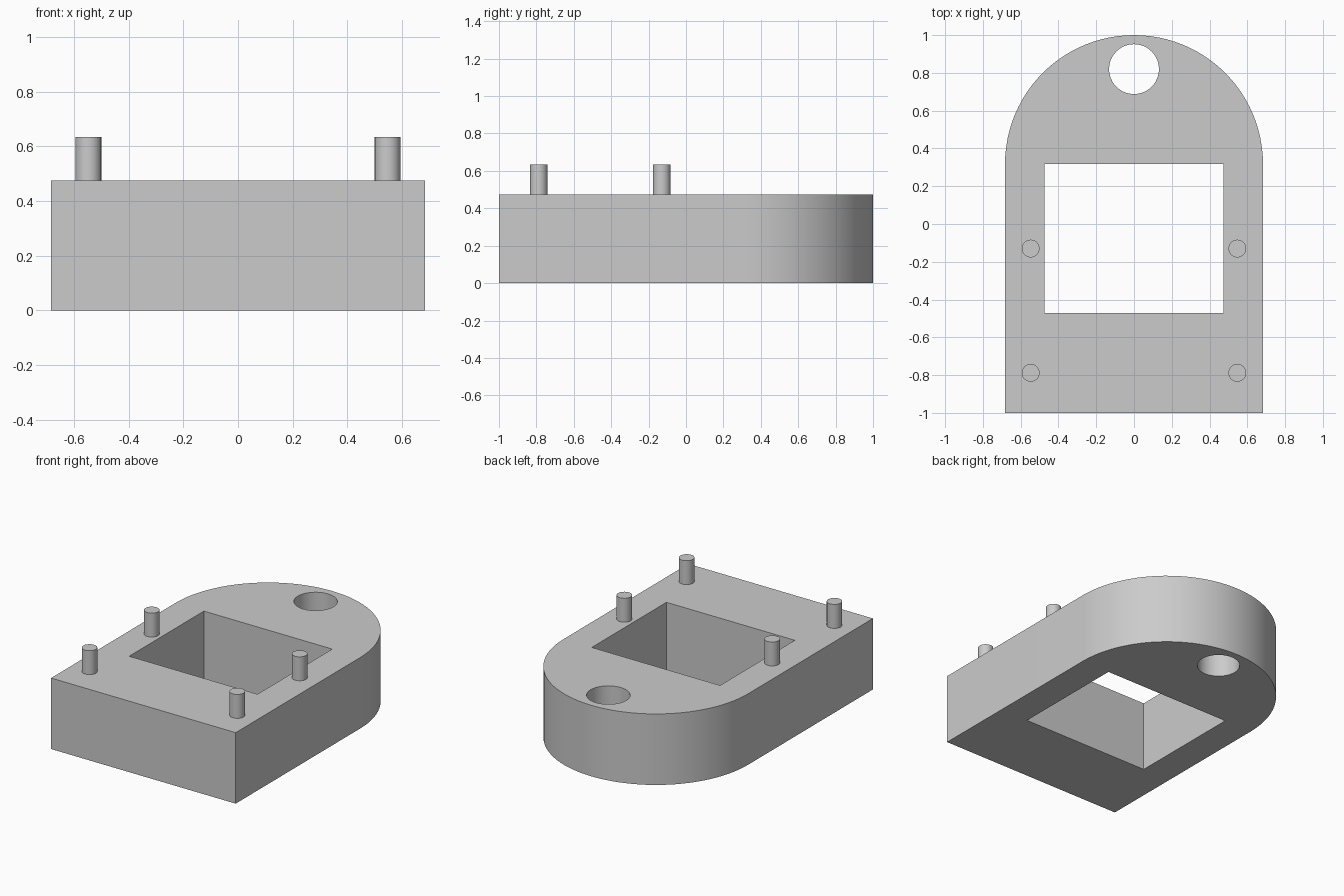
import bpy
import bmesh
from math import cos, sin, pi, radians

cube = bpy.data.objects.get("Cube")
if cube:
    bpy.data.objects.remove(cube, do_unlink=True)

HALF_W, HEIGHT = 0.683, 0.475
ARC_Y = 1 - HALF_W

grey = bpy.data.materials.new("plain grey")
grey.use_nodes = True
grey.diffuse_color = (0.6, 0.6, 0.6, 1)
grey.node_tree.nodes["Principled BSDF"].inputs["Base Color"].default_value = (0.6, 0.6, 0.6, 1)


def circle(cx, cy, r, n):
    return [(cx + r * cos(2 * pi * i / n), cy + r * sin(2 * pi * i / n)) for i in range(n)]


def prism(name, outline, z0, z1):
    """Extrude a counter-clockwise outline from z0 up to z1."""
    bm = bmesh.new()
    base = bm.faces.new([bm.verts.new((x, y, z0)) for x, y in outline])
    top = bmesh.ops.extrude_face_region(bm, geom=[base], use_keep_orig=True)["geom"]
    for v in top:
        if isinstance(v, bmesh.types.BMVert):
            v.co.z = z1
    bmesh.ops.recalc_face_normals(bm, faces=bm.faces)
    mesh = bpy.data.meshes.new(name)
    bm.to_mesh(mesh)
    bm.free()
    mesh.materials.append(grey)
    obj = bpy.data.objects.new(name, mesh)
    bpy.context.collection.objects.link(obj)
    return obj


def activate(obj):
    bpy.ops.object.select_all(action="DESELECT")
    obj.select_set(True)
    bpy.context.view_layer.objects.active = obj


def smooth(obj):
    activate(obj)
    bpy.ops.object.shade_smooth_by_angle(angle=radians(30))


# Body: square front, half-round back
steps = 48
arc = [(HALF_W * cos(pi * i / steps), ARC_Y + HALF_W * sin(pi * i / steps))
       for i in range(steps + 1)]
body = prism("body", [(-HALF_W, -1), (HALF_W, -1)] + arc, 0, HEIGHT)

# Square window and round hole through the body
window = [(-0.475, -0.472), (0.475, -0.472), (0.475, 0.318), (-0.475, 0.318)]
cutters = [prism("window_cutter", window, -0.1, HEIGHT + 0.1),
           prism("hole_cutter", circle(0, 0.82, 0.132, 48), -0.1, HEIGHT + 0.1)]
for cutter in cutters:
    cutter.hide_render = True
    cut = body.modifiers.new(cutter.name, "BOOLEAN")
    cut.operation = "DIFFERENCE"
    cut.solver = "EXACT"
    cut.object = cutter
    activate(body)
    bpy.ops.object.modifier_apply(modifier=cut.name)
    bpy.data.objects.remove(cutter, do_unlink=True)
smooth(body)

# Four locating pins
for side, x in (("left", 0.547), ("right", -0.547)):
    for end, y in (("front", -0.788), ("back", -0.13)):
        smooth(prism(f"{end}_{side}_pin", circle(x, y, 0.047, 32), HEIGHT - 0.02, 0.635))
